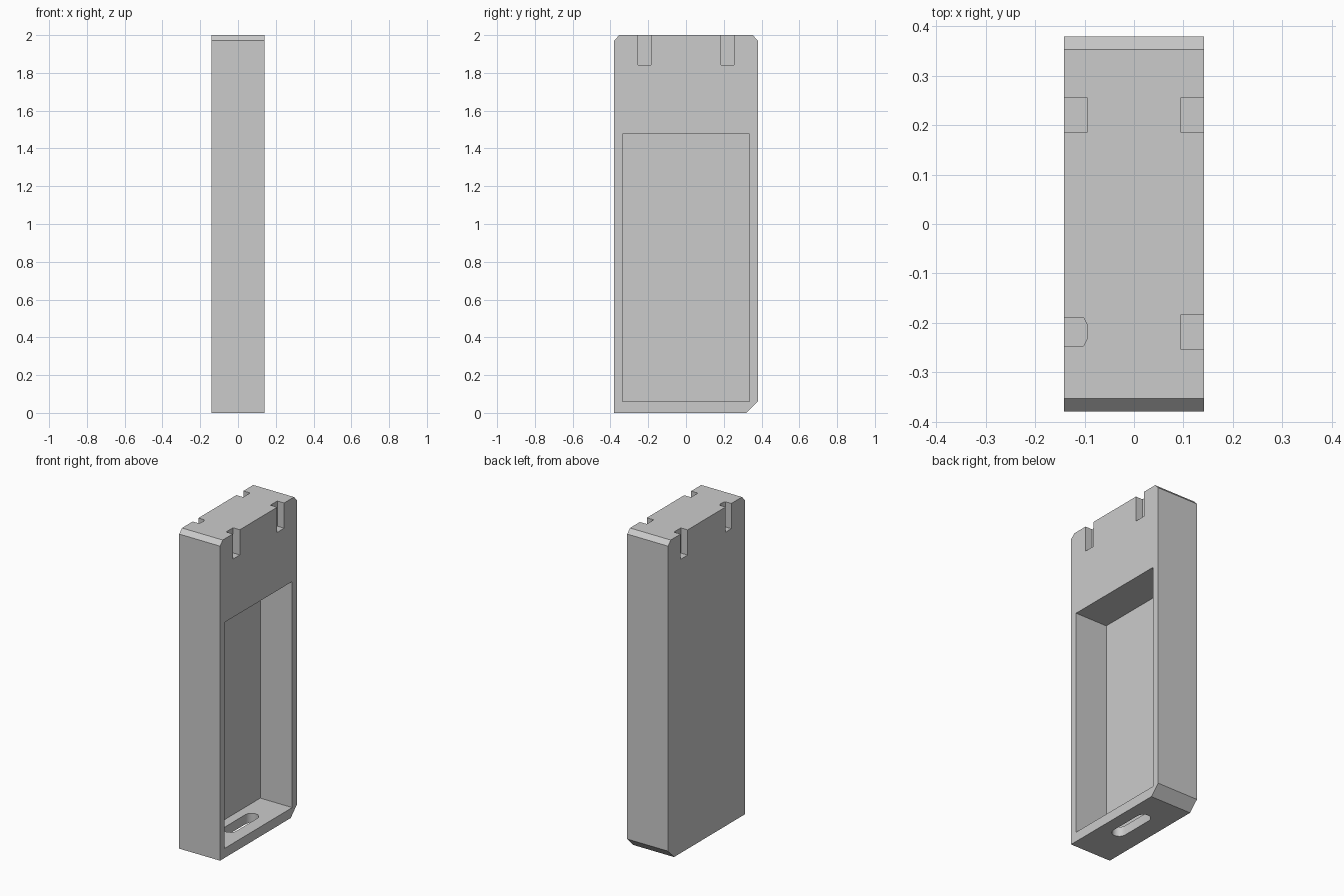
import bpy
import bmesh
from math import cos, sin, pi
from mathutils import Vector

if "Cube" in bpy.data.objects:
    bpy.data.objects.remove(bpy.data.objects["Cube"], do_unlink=True)

W = 0.1415   # half thickness in x
D = 0.38     # half depth in y

grey = bpy.data.materials.new("plain grey")
grey.use_nodes = True
grey.diffuse_color = (0.6, 0.6, 0.6, 1)
grey.node_tree.nodes["Principled BSDF"].inputs["Base Color"].default_value = (0.6, 0.6, 0.6, 1)


def prism(name, outline, sweep):
    """Extrude a closed outline of 3D points along the sweep vector."""
    bm = bmesh.new()
    face = bm.faces.new([bm.verts.new(p) for p in outline])
    new = bmesh.ops.extrude_face_region(bm, geom=[face])["geom"]
    bmesh.ops.translate(bm, vec=Vector(sweep),
                        verts=[v for v in new if isinstance(v, bmesh.types.BMVert)])
    bmesh.ops.recalc_face_normals(bm, faces=bm.faces)
    mesh = bpy.data.meshes.new(name)
    bm.to_mesh(mesh)
    bm.free()
    mesh.materials.append(grey)
    obj = bpy.data.objects.new(name, mesh)
    bpy.context.collection.objects.link(obj)
    return obj


def box(name, x0, x1, y0, y1, z0, z1):
    return prism(name, [(x0, y0, z0), (x1, y0, z0), (x1, y1, z0), (x0, y1, z0)],
                 (0, 0, z1 - z0))


def cut(target, cutter):
    """Subtract the cutter from the target and discard it."""
    mod = target.modifiers.new("cut", "BOOLEAN")
    mod.operation = "DIFFERENCE"
    mod.solver = "EXACT"
    mod.object = cutter
    bpy.context.view_layer.objects.active = target
    bpy.ops.object.modifier_apply(modifier=mod.name)
    bpy.data.objects.remove(cutter, do_unlink=True)


# Case body: side profile with chamfered corners
profile = [(-D, 0), (0.32, 0), (D, 0.06), (D, 1.972), (0.353, 2),
           (-0.353, 2), (-D, 1.972)]
case = prism("case_body", [(-W, y, z) for y, z in profile], (2 * W, 0, 0))

# Deep rectangular pocket open on the left side
cut(case, box("pocket_cutter", -0.08, W + 0.1, -0.337, 0.335, 0.06, 1.477))

# Rounded slot through the floor
r, half, cx = 0.042, 0.105, 0.02
slot = []
for end in (1, -1):
    for i in range(9):
        a = pi * i / 8
        slot.append((cx + end * r * cos(a), end * (half + r * sin(a)), -0.05))
cut(case, prism("slot_cutter", slot, (0, 0, 0.2)))

# Four notches at the top edges
for side in (-1, 1):
    for y0 in (-0.253, 0.186):
        x0, x1 = sorted((side * 0.094, side * (W + 0.1)))
        y1 = y0 + 0.069
        if side < 0 and y0 < 0:
            # The front notch on the right side is narrower, with eased corners
            e = 0.008
            y0, y1 = -0.247, -0.19
            pts = [(x0, y0), (x1 - e, y0), (x1, y0 + 2 * e),
                   (x1, y1 - 2 * e), (x1 - e, y1), (x0, y1)]
            notch = prism("notch_cutter", [(x, y, 1.842) for x, y in pts], (0, 0, 0.3))
        else:
            notch = box("notch_cutter", x0, x1, y0, y1, 1.842, 2.1)
        cut(case, notch)

# Smooth only the rounded slot ends
case.select_set(True)
bpy.context.view_layer.objects.active = case
bpy.ops.object.shade_smooth_by_angle(angle=0.5)
